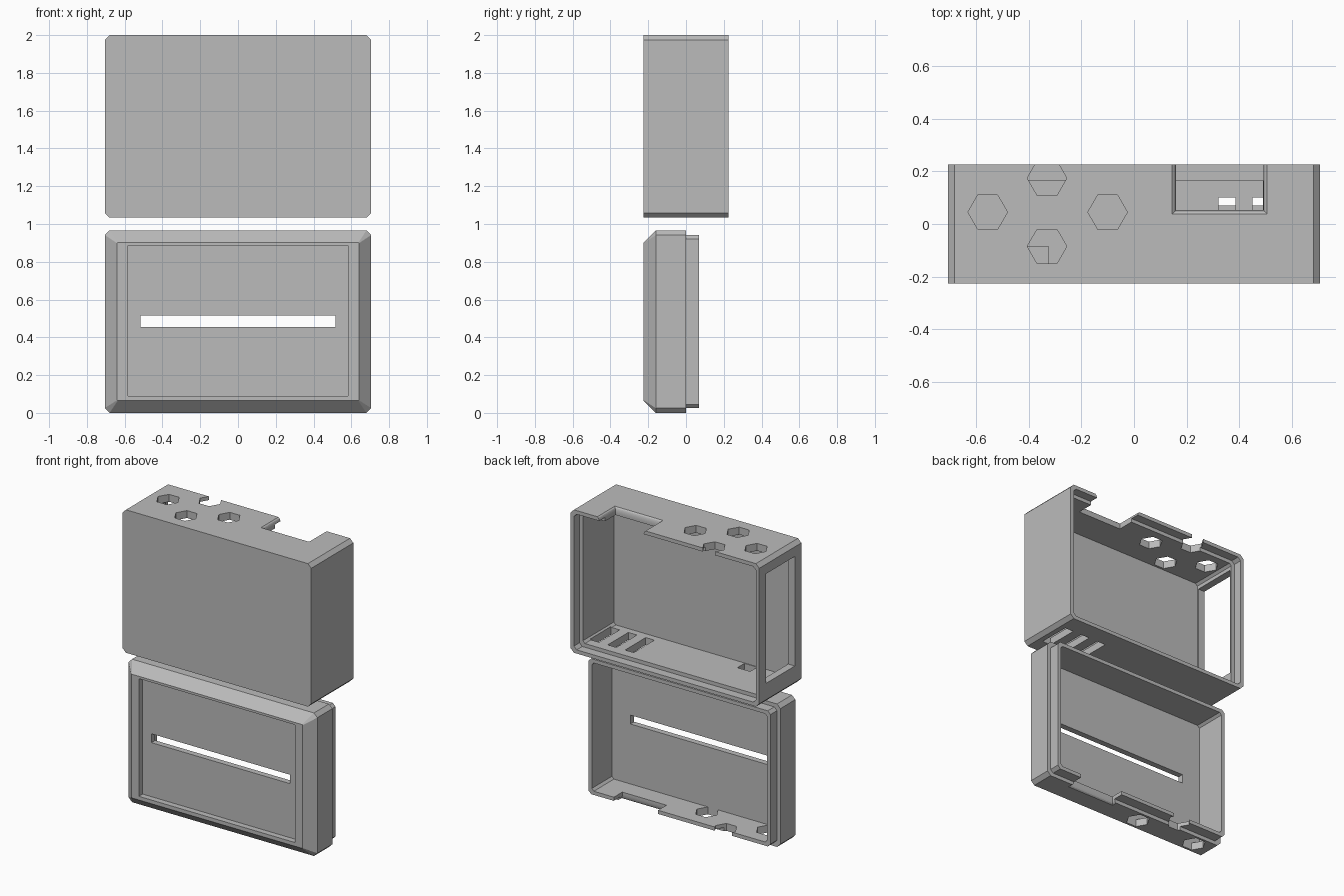
import bpy
import bmesh
from math import cos, sin, radians, sqrt

cube = bpy.data.objects.get("Cube")
if cube:
    bpy.data.objects.remove(cube, do_unlink=True)

grey = bpy.data.materials.new("plain grey")
grey.use_nodes = True
GREY = (0.5, 0.5, 0.5, 1)
grey.diffuse_color = GREY
grey.node_tree.nodes["Principled BSDF"].inputs["Base Color"].default_value = GREY

HALF_W, HALF_H = 0.705, 0.483
CASE_Z, LID_Z = 1.517, 0.483
HEX_R = 0.075


def loft(name, rings):
    """Closed solid through a list of matching point rings."""
    bm = bmesh.new()
    loops = [[bm.verts.new(p) for p in ring] for ring in rings]
    for a, b in zip(loops, loops[1:]):
        for i in range(len(a)):
            j = (i + 1) % len(a)
            bm.faces.new((a[i], a[j], b[j], b[i]))
    bm.faces.new(loops[0])
    bm.faces.new(loops[-1])
    bmesh.ops.recalc_face_normals(bm, faces=bm.faces)
    mesh = bpy.data.meshes.new(name)
    bm.to_mesh(mesh)
    bm.free()
    mesh.materials.append(grey)
    obj = bpy.data.objects.new(name, mesh)
    bpy.context.collection.objects.link(obj)
    return obj


def octagon(y, cz, inset=0.0, chamfer=0.025):
    """Rectangle outline with cut corners, facing along y."""
    w, h, c = HALF_W - inset, HALF_H - inset, chamfer
    pts = [(w, h - c), (w - c, h), (c - w, h), (-w, h - c),
           (-w, c - h), (c - w, -h), (w - c, -h), (w, c - h)]
    return [(x, y, cz + z) for x, z in pts]


def rect(x0, x1, y0, y1, z):
    return [(x0, y0, z), (x1, y0, z), (x1, y1, z), (x0, y1, z)]


def box(x0, x1, y0, y1, z0, z1):
    return loft("cutter", [rect(x0, x1, y0, y1, z) for z in (z0, z1)])


def hexagon(x, y, cz):
    ring = [(x + HEX_R * cos(radians(a)), y + HEX_R * sin(radians(a)))
            for a in range(0, 360, 60)]
    return loft("cutter", [[(px, py, z) for px, py in ring]
                           for z in (cz - 0.1, cz + 0.1)])


def port(y0, surface, out):
    """Open-ended notch whose rim curves outward toward the outer surface."""
    steps = [(-0.1, 0)]
    for i in range(7):
        t = i / 6
        steps.append((-0.04 * (1 - t), 0.015 * (1 - sqrt(1 - t * t))))
    steps.append((0.05, 0.015))
    return loft("cutter", [rect(0.16 - e, 0.49 + e, y0 - e, 0.4, surface + out * d)
                           for d, e in steps])


def cut(body, cutter, operation="DIFFERENCE"):
    mod = body.modifiers.new("cut", "BOOLEAN")
    mod.operation, mod.solver, mod.object = operation, "EXACT", cutter
    bpy.context.view_layer.objects.active = body
    bpy.ops.object.modifier_apply(modifier=mod.name)
    bpy.data.objects.remove(cutter, do_unlink=True)


# Main case: hollow box, open at the back, with a stepped rim
case = loft("case_body", [octagon(y, CASE_Z) for y in (-0.225, 0.225)])
cut(case, loft("cutter", [octagon(y, CASE_Z, 0.05, 0.015) for y in (-0.165, 0.3)]))
cut(case, loft("cutter", [octagon(y, CASE_Z, 0.025, 0.02) for y in (0.165, 0.3)]))

# Hexagonal vents and cable port in the top wall
for x, y in ((-0.555, 0.045), (-0.1, 0.045), (-0.33, 0.174), (-0.33, -0.085)):
    cut(case, hexagon(x, y, 2))
cut(case, port(0.053, 2, 1))

# Slots and small opening in the floor, window in the side wall
for x in (0.32, 0.45, 0.58):
    cut(case, box(x, x + 0.065, -0.12, 0.1, 1, 1.15))
cut(case, box(-0.42, -0.325, -0.16, -0.085, 1, 1.15))
cut(case, box(-0.8, -0.6, -0.155, 0.155, 1.17, 1.91))

# Lid: bevelled front, with a thin lip that fits inside the case rim
lid = loft("lid", [octagon(-0.225, LID_Z, 0.065, 0.003), octagon(-0.16, LID_Z),
                   octagon(0, LID_Z)])
cut(lid, loft("cutter", [octagon(y, LID_Z, 0.025, 0.02) for y in (-0.05, 0.07)]), "UNION")
cut(lid, loft("cutter", [octagon(y, LID_Z, 0.05, 0.015) for y in (-0.145, 0.2)]))

# Shallow front panel recess and the long light slot
cut(lid, box(-0.583, 0.583, -0.3, -0.185, 0.09, 0.885))
cut(lid, box(-0.517, 0.517, -0.3, -0.1, 0.455, 0.515))

# Vents and port continuing through the lid's lower wall
for x, y in ((-0.555, -0.08), (-0.1, -0.08), (-0.33, 0.051)):
    cut(lid, hexagon(x, y, 0))
cut(lid, port(-0.02, 0, -1))
